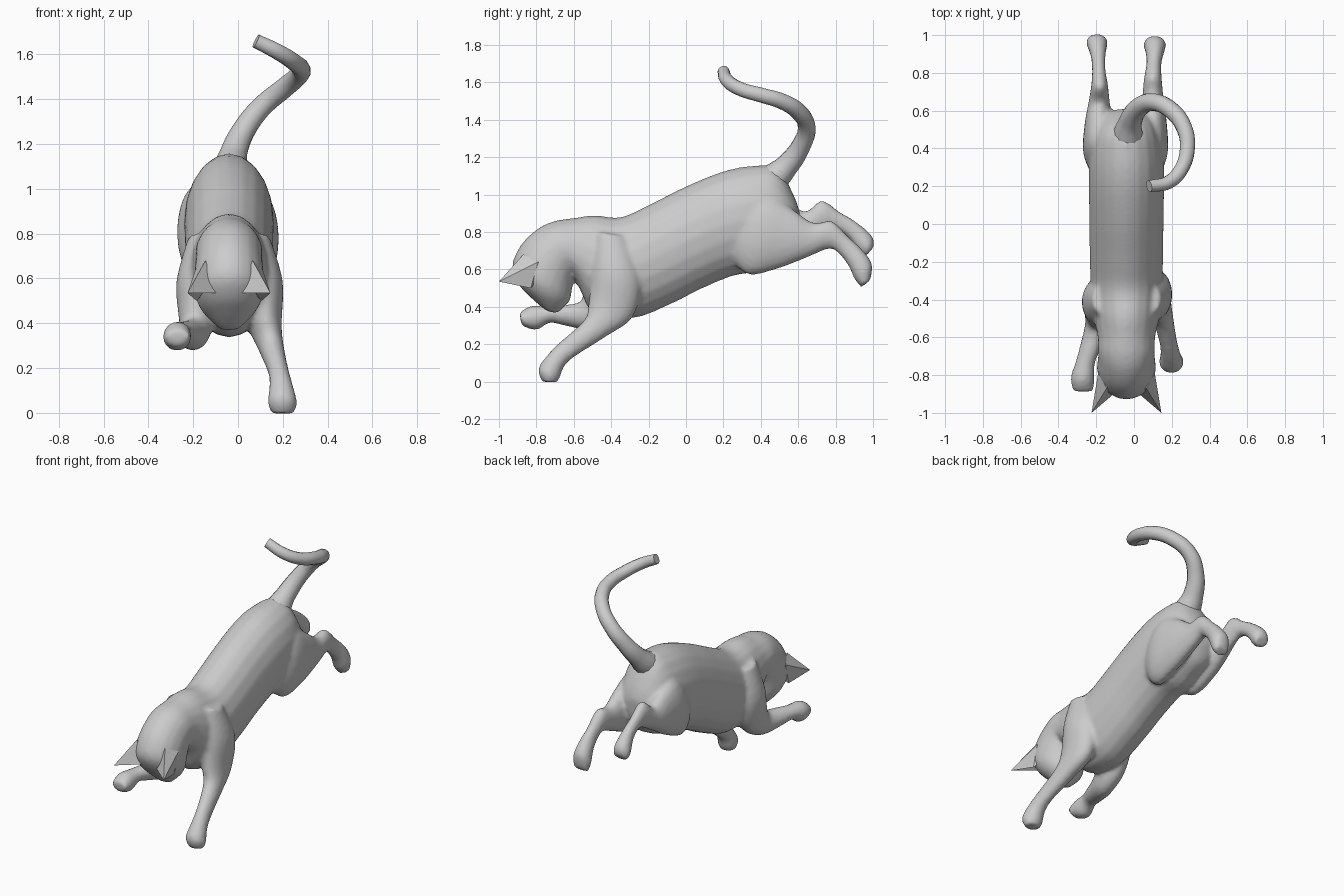
import bpy, bmesh, math
from mathutils import Vector

CX = -0.04  # body centre line


def catmull(rows, steps=4):
    """Smoothly interpolate between section rows."""
    out = []
    n = len(rows)
    for i in range(n - 1):
        p = [rows[max(0, min(n - 1, i + k))] for k in (-1, 0, 1, 2)]
        for s in range(steps):
            t = s / steps
            out.append([0.5 * (2 * b + (c - a) * t + (2 * a - 5 * b + 4 * c - d) * t * t
                               + (3 * b - a - 3 * c + d) * t ** 3)
                        for a, b, c, d in zip(*p)])
    return out + [rows[-1]]


def loft(bm, rows, sides=20):
    """Each row: centre x, half width, upper outline (y, z), lower outline (y, z)."""
    rings = []
    for x, w, yt, zt, yb, zb in catmull(rows):
        c = Vector((x, (yt + yb) / 2, (zt + zb) / 2))
        u = Vector((0, (yt - yb) / 2, (zt - zb) / 2))
        rings.append([bm.verts.new(c + u * math.cos(a) + Vector((w * math.sin(a), 0, 0)))
                      for a in (2 * math.pi * k / sides for k in range(sides))])
    for r, q in zip(rings, rings[1:]):
        for k in range(sides):
            m = (k + 1) % sides
            bm.faces.new((r[k], r[m], q[m], q[k]))
    bm.faces.new(rings[0])
    bm.faces.new(rings[-1])


def add_mesh(name, bm):
    bmesh.ops.recalc_face_normals(bm, faces=bm.faces)
    me = bpy.data.meshes.new(name)
    bm.to_mesh(me)
    bm.free()
    ob = bpy.data.objects.new(name, me)
    bpy.context.collection.objects.link(ob)
    return ob


# torso, neck and head, from rump to muzzle
torso = [
    (CX, .06, .61, .90, .60, .78), (CX, .13, .575, 1.0, .56, .68),
    (CX, .17, .49, 1.14, .46, .62), (CX, .195, .36, 1.155, .38, .585),
    (CX, .20, .20, 1.125, .25, .565), (CX, .197, 0, 1.045, .08, .495),
    (CX, .195, -.2, .945, -.08, .415), (CX, .19, -.35, .88, -.28, .34),
    (CX, .175, -.49, .89, -.49, .365), (CX, .155, -.60, .875, -.565, .49),
    (CX, .150, -.70, .86, -.60, .56), (CX, .150, -.79, .82, -.605, .53),
    (CX, .155, -.88, .735, -.61, .49), (CX, .153, -.93, .62, -.615, .45),
    (CX, .128, -.895, .52, -.63, .42), (CX, .085, -.825, .445, -.66, .39),
    (CX, .04, -.75, .38, -.69, .365)]

# legs, from body to paw
front_leg_reaching = [
    (-.16, .06, -.48, .80, -.32, .78), (-.175, .10, -.53, .62, -.28, .56),
    (-.185, .08, -.55, .48, -.35, .37), (-.195, .065, -.57, .425, -.50, .28),
    (-.235, .057, -.68, .41, -.65, .30), (-.26, .053, -.75, .405, -.73, .315),
    (-.272, .064, -.83, .405, -.80, .275), (-.268, .055, -.89, .37, -.88, .30)]
front_leg_landing = [
    (.08, .06, -.48, .80, -.32, .78), (.11, .09, -.50, .62, -.24, .56),
    (.12, .075, -.52, .44, -.28, .35), (.148, .058, -.54, .335, -.42, .245),
    (.18, .047, -.66, .225, -.57, .15), (.193, .053, -.735, .15, -.645, .09),
    (.198, .066, -.79, .07, -.675, .02), (.20, .05, -.77, .0, -.69, -.005)]
hind_leg_low = [
    (.07, .05, .25, .95, .20, .72), (.09, .088, .42, 1.0, .32, .575),
    (.10, .075, .56, .93, .48, .60), (.10, .058, .68, .85, .64, .66),
    (.10, .047, .78, .86, .765, .71), (.105, .040, .87, .775, .82, .68),
    (.11, .048, .94, .71, .87, .615), (.11, .06, .995, .63, .90, .55),
    (.11, .05, .985, .54, .935, .505)]
hind_leg_high = [
    (-.15, .05, .25, .95, .20, .72), (-.18, .088, .42, 1.02, .32, .60),
    (-.19, .072, .55, .96, .50, .66), (-.185, .058, .64, .91, .63, .74),
    (-.182, .045, .725, .97, .74, .80), (-.186, .036, .82, .91, .80, .81),
    (-.19, .040, .91, .855, .87, .765), (-.196, .056, .995, .78, .92, .69),
    (-.196, .048, 1.005, .72, .96, .67)]

bm = bmesh.new()
for rows in (torso, front_leg_reaching, front_leg_landing, hind_leg_low, hind_leg_high):
    loft(bm, rows)
body = add_mesh("cat_body", bm)

# blend the limbs into one skin
rm = body.modifiers.new("skin", 'REMESH')
rm.mode = 'VOXEL'
rm.voxel_size = 0.013
rm.use_smooth_shade = True
sm = body.modifiers.new("relax", 'SMOOTH')
sm.factor = 0.5
sm.iterations = 8

# ears with a hollow facing the face
for side, name in ((-1, "ear_right"), (1, "ear_left")):
    bm = bmesh.new()
    tip, inner, top, outer, low, pit, back = [
        bm.verts.new((CX + side * x, y, z)) for x, y, z in (
            (.185, -1.0, .535), (.05, -.885, .535), (.105, -.87, .68), (.15, -.79, .64),
            (.145, -.83, .50), (.10, -.86, .56), (.07, -.75, .58))]
    for f in ((tip, inner, top), (tip, top, outer), (tip, outer, low), (tip, low, pit),
              (tip, pit, inner), (back, inner, top), (back, top, outer),
              (back, outer, low), (back, low, pit), (back, pit, inner)):
        bm.faces.new(f)
    add_mesh(name, bm)

# tail curling over the back
cu = bpy.data.curves.new("tail", 'CURVE')
cu.dimensions = '3D'
cu.bevel_depth = 1.0
cu.bevel_resolution = 4
cu.resolution_u = 6
cu.use_fill_caps = True
path = [(-.035, .44, 1.06, .09), (-.02, .54, 1.155, .062), (.025, .615, 1.26, .052),
        (.10, .645, 1.36, .047), (.20, .60, 1.445, .045), (.265, .51, 1.50, .043),
        (.283, .41, 1.53, .041), (.25, .29, 1.565, .038), (.18, .22, 1.61, .036),
        (.08, .20, 1.66, .032)]
sp = cu.splines.new('BEZIER')
sp.bezier_points.add(len(path) - 1)
for p, (x, y, z, r) in zip(sp.bezier_points, path):
    p.co = (x, y, z)
    p.radius = r
    p.handle_left_type = p.handle_right_type = 'AUTO'
sp.use_smooth = True
bpy.context.collection.objects.link(bpy.data.objects.new("tail", cu))
